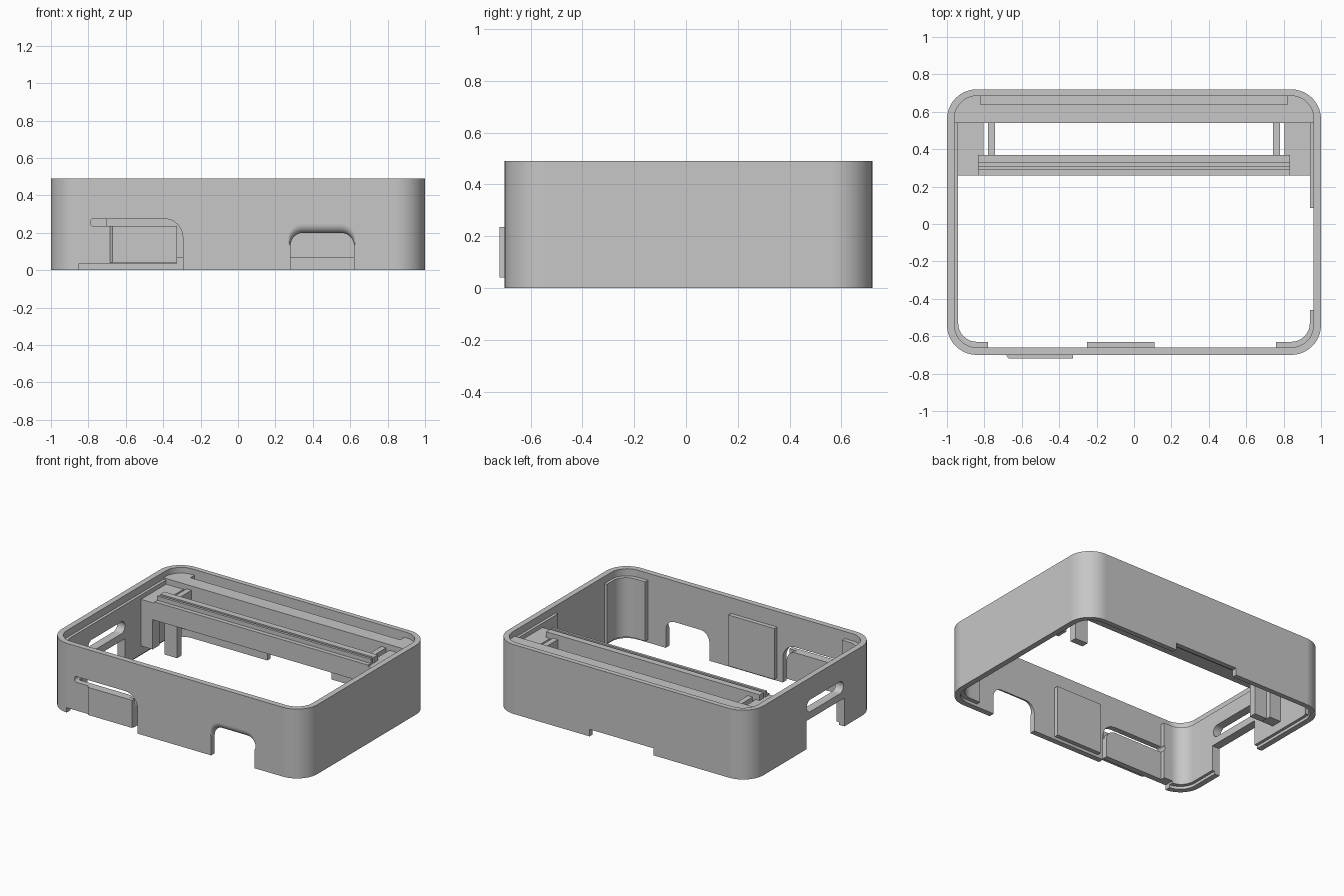
import bpy, bmesh, math

if "Cube" in bpy.data.objects:
    bpy.data.objects.remove(bpy.data.objects["Cube"], do_unlink=True)

grey = bpy.data.materials.new("Plain grey plastic")
grey.use_nodes = True
colour = (0.57, 0.57, 0.57, 1)
grey.diffuse_color = colour
grey.node_tree.nodes["Principled BSDF"].inputs["Base Color"].default_value = colour


def loft(name, rings):
    """Closed solid through matching rings of points."""
    bm = bmesh.new()
    vs = [[bm.verts.new(p) for p in ring] for ring in rings]
    n = len(vs[0])
    for a, b in zip(vs, vs[1:]):
        for i in range(n):
            j = (i + 1) % n
            bm.faces.new((a[i], a[j], b[j], b[i]))
    bm.faces.new(vs[0][::-1])
    bm.faces.new(vs[-1])
    bmesh.ops.recalc_face_normals(bm, faces=bm.faces)
    me = bpy.data.meshes.new(name)
    bm.to_mesh(me)
    bm.free()
    me.materials.append(grey)
    ob = bpy.data.objects.new(name, me)
    bpy.context.scene.collection.objects.link(ob)
    return ob


def place(p, axis, t):
    u, v = p
    return {"x": (t, u, v), "y": (u, t, v), "z": (u, v, t)}[axis]


def prism(name, pts, axis, lo, hi):
    return loft(name, [[place(p, axis, t) for p in pts] for t in (lo, hi)])


def arc(cx, cz, r, a0, a1, n=10):
    return [(cx + r * math.cos(math.radians(a0 + (a1 - a0) * i / n)),
             cz + r * math.sin(math.radians(a0 + (a1 - a0) * i / n))) for i in range(n + 1)]


def rounded(u0, u1, v0, v1, r):
    corners = [(u1 - r, v1 - r), (u0 + r, v1 - r), (u0 + r, v0 + r), (u1 - r, v0 + r)]
    return [p for k, (cu, cv) in enumerate(corners)
            for p in arc(cu, cv, r, 90 * k, 90 * k + 90)]


def box(name, x0, x1, y0, y1, z0, z1):
    return prism(name, [(x0, y0), (x1, y0), (x1, y1), (x0, y1)], "z", z0, z1)


def boolean(ob, tool, op="DIFFERENCE"):
    mod = ob.modifiers.new("cut", "BOOLEAN")
    mod.operation, mod.solver, mod.object = op, "EXACT", tool
    bpy.context.view_layer.update()
    dg = bpy.context.evaluated_depsgraph_get()
    me = bpy.data.meshes.new_from_object(ob.evaluated_get(dg))
    ob.modifiers.clear()
    ob.data = me


def discard(*obs):
    for ob in obs:
        bpy.data.objects.remove(ob, do_unlink=True)


# Outer wall
wall = prism("outer_wall", rounded(-1, 1, -0.70, 0.72, 0.16), "z", 0, 0.49)
hollow = prism("hollow", rounded(-0.96, 0.96, -0.66, 0.685, 0.12), "z", -1, 1)
boolean(wall, hollow)

cutters = []


# Front port whose arched top flares outward, fading to nothing down the sides
def port_outline(flare, n=10):
    pts = [(0.28, -0.3), (0.62, -0.3)]
    for cx, start in ((0.55, 0), (0.35, 90)):
        for i in range(n + 1):
            a = math.radians(start + 90 * i / n)
            r = 0.07 + flare * math.sin(a)
            pts.append((cx + r * math.cos(a), 0.13 + r * math.sin(a)))
    return pts


R = 0.04
rings = []
for i in range(7):
    a = math.pi / 2 * i / 6
    outline = port_outline(R * 1.2 * (1 - math.sin(a)))
    rings.append([place(p, "y", -0.70 + R * (1 - math.cos(a))) for p in outline])
rings.insert(0, [(x, -0.75, z) for x, y, z in rings[0]])
rings.append([(x, -0.5, z) for x, y, z in rings[-1]])
cutters.append(loft("port_cutter", rings))

# Bent slot that frees the flexible front button
bend = (arc(-0.77, 0.255, 0.02, 90, 270) + arc(-0.395, 0.165, 0.07, 90, 0)
        + [(-0.325, -0.1), (-0.295, -0.1)] + arc(-0.395, 0.175, 0.10, 0, 90))
cutters.append(prism("button_slot_cutter", bend, "y", -0.8, -0.5))
cutters.append(box("button_relief_cutter", -0.85, -0.31, -0.8, -0.5, -0.1, 0.035))

# Side notch, side slot and shallow rear notch
cutters.append(box("side_notch_cutter", -1.1, -0.9, -0.34, 0.08, -0.1, 0.20))
cutters.append(prism("side_slot_cutter", rounded(-0.33, 0.08, 0.25, 0.335, 0.042),
                     "x", -1.1, -0.9))
cutters.append(box("rear_notch_cutter", -0.25, 0.25, 0.6, 0.8, -0.1, 0.05))

# Inner pads: portions of a thicker lining
lining = prism("lining", rounded(-0.98, 0.98, -0.68, 0.70, 0.14), "z", 0.02, 0.44)
core = prism("core", rounded(-0.94, 0.94, -0.63, 0.66, 0.10), "z", -1, 1)
boolean(lining, core)
pads = []
for name, area in {
    "left_pad": (-1, -0.78, -0.72, 0.60, 0, 0.5),
    "front_corner_pad": (0.76, 1, -0.72, -0.46, 0, 0.5),
    "rear_corner_pad": (0.90, 1, 0.085, 0.60, 0, 0.5),
    "rear_lining": (-0.98, 0.98, 0.55, 0.75, 0.065, 0.40),
}.items():
    pad = box(name, *area)
    boolean(pad, lining, "INTERSECT")
    pads.append(pad)
discard(hollow, core, lining)
for ob in [wall] + pads:
    for c in cutters:
        boolean(ob, c)
discard(*cutters)

# Front button face and inner front plate
prism("button_face", [(-0.325, -0.69), (-0.325, -0.72), (-0.67, -0.72), (-0.69, -0.69)],
      "z", 0.04, 0.235)
box("inner_front_plate", -0.25, 0.11, -0.67, -0.63, 0.02, 0.38)

# Rear shelf with a long groove along the back wall
shelf = prism("rear_shelf", rounded(-0.97, 0.97, 0.0, 0.70, 0.12), "z", 0.32, 0.45)
for tool in (box("shelf_trim", -1.1, 1.1, -0.5, 0.54, 0, 1),
             box("shelf_groove", -0.82, 0.82, 0.64, 0.685, 0.40, 1)):
    boolean(shelf, tool)
    discard(tool)

# Grooved cross bar
bar = [(0.26, 0.29), (0.37, 0.29), (0.37, 0.45), (0.325, 0.45), (0.325, 0.39),
       (0.308, 0.39), (0.308, 0.45), (0.29, 0.45), (0.29, 0.42), (0.26, 0.42)]
prism("cross_bar", bar, "x", -0.835, 0.835)

# Mirrored end supports, window ribs and legs
for side, s in (("left", 1), ("right", -1)):
    def pair(name, x0, x1, *rest):
        a, b = sorted((s * x0, s * x1))
        box(side + "_" + name, a, b, *rest)
    pair("end_block", 0.805, 0.95, 0.37, 0.55, 0.29, 0.41)
    pair("end_block_front", 0.83, 0.95, 0.26, 0.38, 0.29, 0.41)
    pair("end_post", 0.85, 0.95, 0.26, 0.34, 0.08, 0.30)
    pair("window_rib", 0.742, 0.78, 0.36, 0.55, 0.29, 0.42)
    pair("bar_leg", 0.70, 0.80, 0.32, 0.37, 0.035, 0.30)

# Smooth curves with crisp edges
bpy.ops.object.select_all(action="DESELECT")
for ob in bpy.context.scene.objects:
    if ob.type == "MESH" and ob.data.materials and ob.data.materials[0] == grey:
        ob.select_set(True)
        bpy.context.view_layer.objects.active = ob
bpy.ops.object.shade_smooth_by_angle(angle=math.radians(30))
weighted = wall.modifiers.new("flat_faces", "WEIGHTED_NORMAL")
weighted.keep_sharp = True
